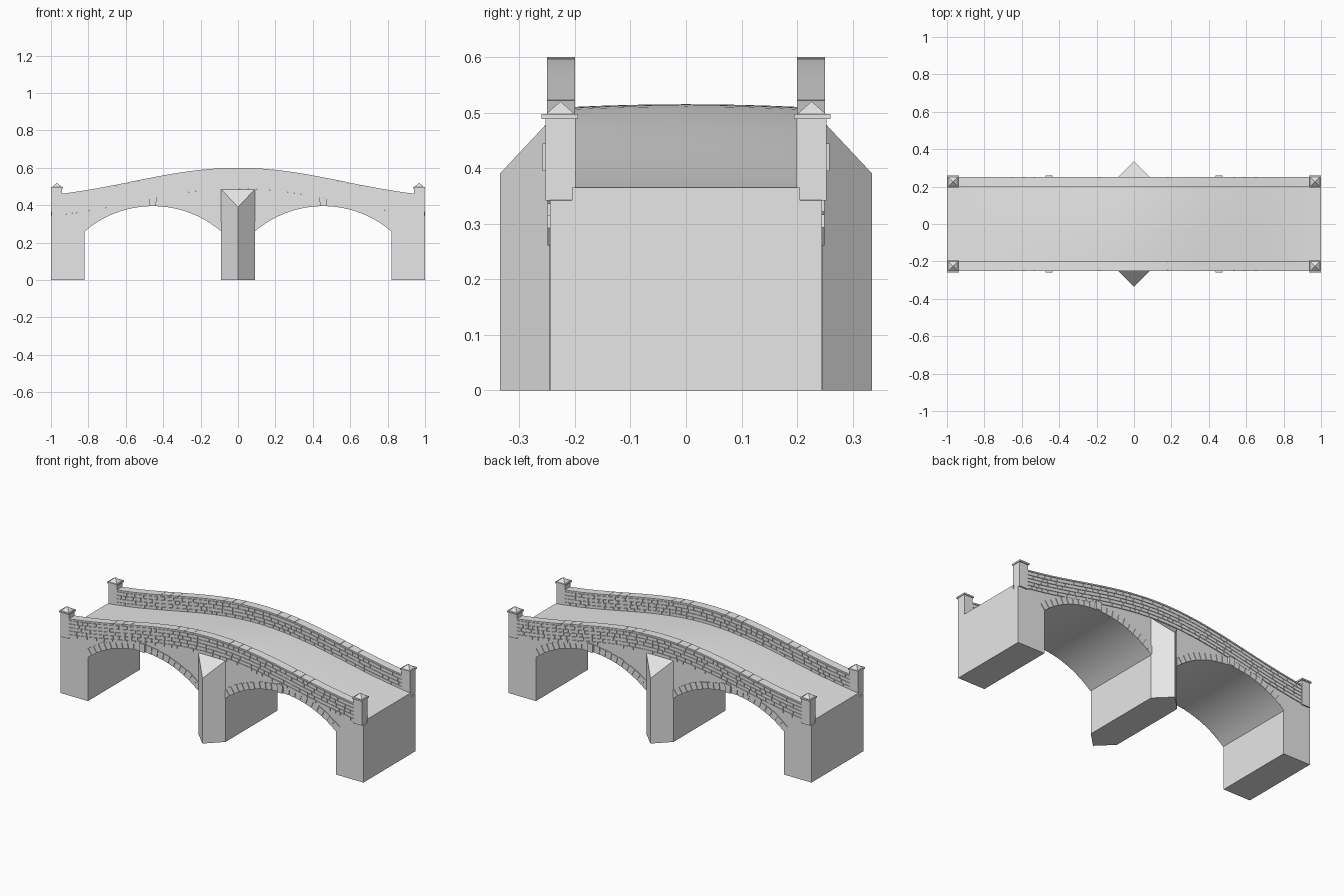
import bpy, bmesh, math, random

random.seed(7)
cube = bpy.data.objects.get("Cube")
if cube:
    bpy.data.objects.remove(cube, do_unlink=True)

STONE = (0.8, 0.8, 0.8, 1)
stone = bpy.data.materials.new("pale_stone")
stone.diffuse_color = STONE
stone.use_nodes = True
stone.node_tree.nodes["Principled BSDF"].inputs["Base Color"].default_value = STONE

# Main dimensions
HALF_WIDTH = 0.245
WALL_IN, WALL_OUT = 0.2, 0.25
WALL_END = 0.942
ARCH_X, ARCH_HALF, SPRING, RISE = 0.455, 0.365, 0.26, 0.135
RADIUS = (ARCH_HALF ** 2 + RISE ** 2) / (2 * RISE)
ARCH_Z = SPRING + RISE - RADIUS
ARCH_ANGLE = math.asin(ARCH_HALF / RADIUS)


def hump(x):
    """Rise of the roadway, from 0 at the ends to 1 at mid-span."""
    return 0.65 * (0.5 + 0.5 * math.cos(math.pi * x)) + 0.35 * (1 - x * x)


def wall_base(x):
    return 0.342 + 0.146 * hump(x)


def wall_top(x):
    return 0.455 + 0.145 * hump(x)


def course(x, t):
    return wall_base(x) + t * (wall_top(x) - 0.009 - wall_base(x))


def span(a, b, n):
    return [a + (b - a) * i / n for i in range(n + 1)]


def prism(bm, outline, y0, y1):
    """Extrude an x-z outline between two y values."""
    near = [bm.verts.new((x, y0, z)) for x, z in outline]
    far = [bm.verts.new((x, y1, z)) for x, z in outline]
    bm.faces.new(near)
    bm.faces.new(far[::-1])
    n = len(outline)
    for i in range(n):
        j = (i + 1) % n
        bm.faces.new((near[j], near[i], far[i], far[j]))


def box(bm, x0, x1, y0, y1, z0, z1):
    prism(bm, [(x0, z0), (x1, z0), (x1, z1), (x0, z1)], y0, y1)


def band(bm, x0, x1, low, high, y0, y1, n):
    """Curved strip between two height functions."""
    xs = span(x0, x1, n)
    prism(bm, [(x, low(x)) for x in xs] + [(x, high(x)) for x in reversed(xs)], y0, y1)


def finish(name, bm, smooth=False):
    bmesh.ops.recalc_face_normals(bm, faces=bm.faces[:])
    mesh = bpy.data.meshes.new(name)
    bm.to_mesh(mesh)
    bm.free()
    mesh.materials.append(stone)
    obj = bpy.data.objects.new(name, mesh)
    bpy.context.collection.objects.link(obj)
    if smooth:
        bpy.ops.object.select_all(action="DESELECT")
        obj.select_set(True)
        bpy.context.view_layer.objects.active = obj
        bpy.ops.object.shade_smooth_by_angle(angle=math.radians(25))
    return obj


# Body with two arched openings
bm = bmesh.new()
outline = [(-1, 0)]
for cx in (-ARCH_X, ARCH_X):
    outline.append((cx - ARCH_HALF, 0))
    for a in span(-ARCH_ANGLE, ARCH_ANGLE, 28):
        outline.append((cx + RADIUS * math.sin(a), ARCH_Z + RADIUS * math.cos(a)))
    outline.append((cx + ARCH_HALF, 0))
outline.append((1, 0))
outline += [(x, wall_base(x)) for x in span(1, -1, 48)]
prism(bm, outline, -HALF_WIDTH, HALF_WIDTH)
finish("arched_body", bm, smooth=True)

# Roadway slab with a slight camber
bm = bmesh.new()
rows = []
for x in span(-1, 1, 48):
    h = hump(x)
    ring = [bm.verts.new((x, y, 0.365 + 0.145 * h + 0.005 * h * (1 - (y / 0.205) ** 2)))
            for y in span(-0.205, 0.205, 8)]
    ring += [bm.verts.new((x, y, wall_base(x) - 0.002)) for y in (0.205, -0.205)]
    rows.append(ring)
for a, b in zip(rows, rows[1:]):
    for i in range(len(a)):
        j = (i + 1) % len(a)
        bm.faces.new((a[i], a[j], b[j], b[i]))
bm.faces.new(rows[0])
bm.faces.new(rows[-1])
finish("roadway", bm, smooth=True)

JOINTS = [0.12, 0.18, 0.235, 0.535, 0.59, 0.65]
COPING = [-WALL_END] + [-j for j in reversed(JOINTS)] + JOINTS + [WALL_END]
COURSES = 5
GAP = 0.0025

for side, label in ((-1, "front"), (1, "back")):
    # Parapet core
    bm = bmesh.new()
    band(bm, -WALL_END, WALL_END, lambda x: wall_base(x) + 0.001,
         lambda x: wall_top(x) - 0.006, side * (WALL_IN + 0.004), side * (WALL_OUT - 0.004), 48)
    finish(label + "_parapet_core", bm)

    # Staggered stones on both faces of the parapet
    bm = bmesh.new()
    for y0, y1 in ((WALL_IN, WALL_IN + 0.006), (WALL_OUT - 0.006, WALL_OUT)):
        for row in range(COURSES):
            t0, t1 = row / COURSES, (row + 0.88) / COURSES
            x = -WALL_END
            while x < WALL_END - 0.005:
                end = min(x + random.uniform(0.03, 0.07), WALL_END)
                if WALL_END - end < 0.02:
                    end = WALL_END
                a, b = x + GAP / 2, end - GAP / 2
                prism(bm, [(a, course(a, t0)), (b, course(b, t0)),
                           (b, course(b, t1)), (a, course(a, t1))], side * y0, side * y1)
                x = end
    finish(label + "_parapet_stones", bm)

    # Coping stones
    bm = bmesh.new()
    for a, b in zip(COPING, COPING[1:]):
        band(bm, a + 0.001, b - 0.001, lambda x: wall_top(x) - 0.008, wall_top,
             side * WALL_IN, side * WALL_OUT, max(2, round((b - a) / 0.04)))
    finish(label + "_coping", bm)

    # Arch ring stones and keystones
    bm = bmesh.new()
    stones = 21
    step = 2 * ARCH_ANGLE / stones
    for cx in (-ARCH_X, ARCH_X):
        for i in range(stones):
            key = i == stones // 2
            a0 = -ARCH_ANGLE + i * step + 0.003
            a1 = a0 + step - 0.006
            outer = RADIUS + (0.05 if key else random.uniform(0.038, 0.046))
            corners = [(RADIUS, a0), (RADIUS, a1), (outer, a1), (outer, a0)]
            prism(bm, [(cx + r * math.sin(a), ARCH_Z + r * math.cos(a)) for r, a in corners],
                  side * 0.24, side * (0.258 if key else 0.249))
    finish(label + "_arch_stones", bm)

    # Pointed cutwater with a sloping top
    bm = bmesh.new()
    plan = [(-0.09, 0.24), (0.09, 0.24), (0.09, 0.246), (0, 0.335), (-0.09, 0.246)]
    low = [bm.verts.new((x, side * y, 0)) for x, y in plan]
    high = [bm.verts.new((x, side * y, 0.39 if y > 0.3 else 0.485)) for x, y in plan]
    bm.faces.new(low)
    bm.faces.new((high[0], high[1], high[2], high[4]))
    bm.faces.new((high[2], high[3], high[4]))
    for i in range(len(plan)):
        j = (i + 1) % len(plan)
        bm.faces.new((low[i], low[j], high[j], high[i]))
    finish(label + "_cutwater", bm)

    # End posts with slab and pyramid caps
    for end, hand in ((-1, "right"), (1, "left")):
        bm = bmesh.new()
        box(bm, end * 0.94, end * 0.996, side * 0.199, side * 0.253, 0.342, 0.49)
        box(bm, end * 0.935, end, side * 0.194, side * 0.26, 0.488, 0.497)
        base = [bm.verts.new((end * (0.968 + dx), side * (0.226 + dy), 0.497))
                for dx, dy in ((-0.026, -0.026), (0.026, -0.026), (0.026, 0.026), (-0.026, 0.026))]
        tip = bm.verts.new((end * 0.968, side * 0.226, 0.52))
        bm.faces.new(base)
        for i in range(4):
            bm.faces.new((base[i], base[(i + 1) % 4], tip))
        finish(f"{label}_{hand}_post", bm)
